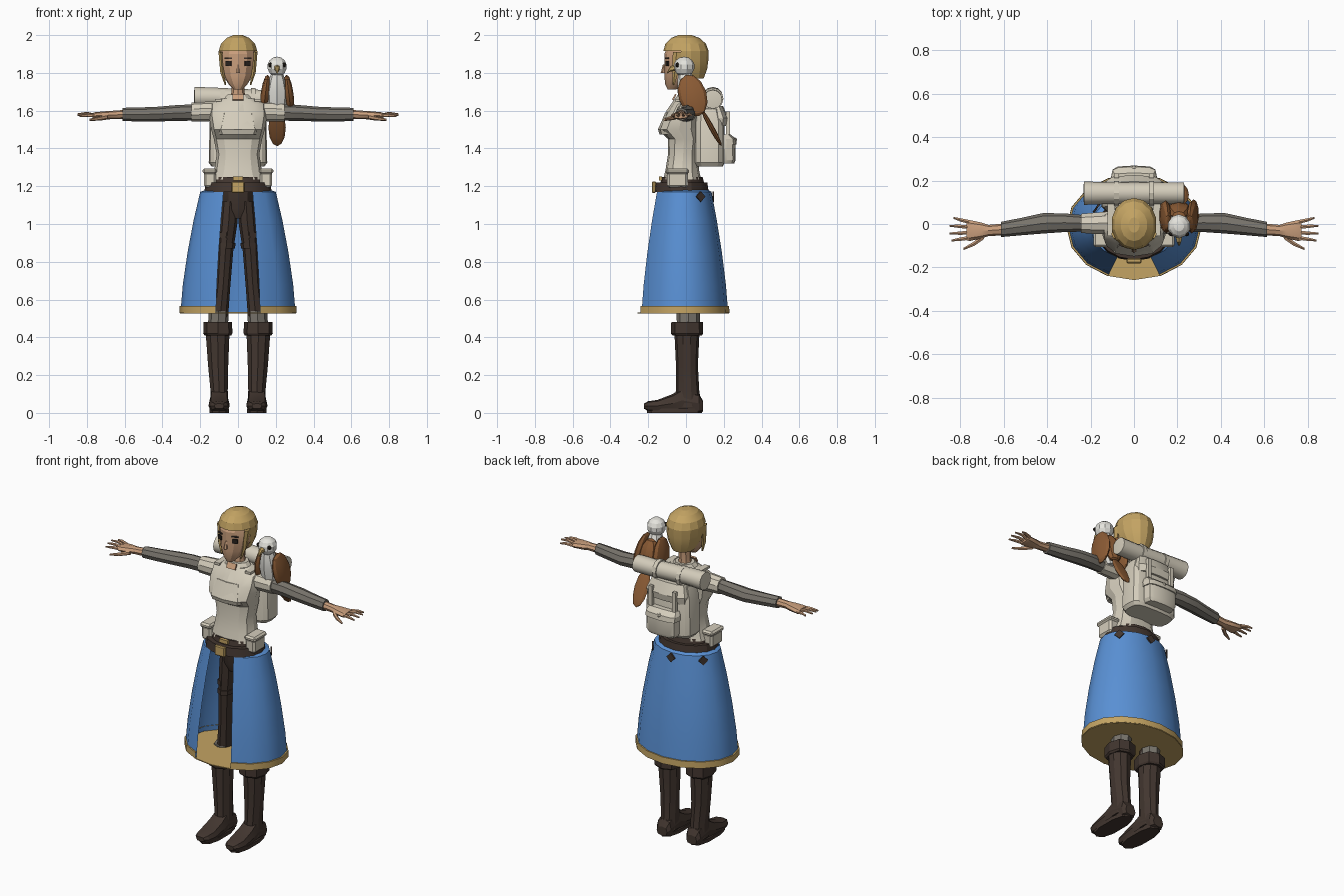
import bpy, bmesh, math
from mathutils import Vector, Matrix


def mat(name, r, g, b):
    m = bpy.data.materials.new(name)
    m.diffuse_color = (r, g, b, 1)
    return m


CREAM = mat("cream cloth", .66, .61, .50)
BLUE = mat("skirt blue", .10, .28, .66)
GOLD = mat("gold", .55, .37, .125)
DARK = mat("dark leather", .055, .037, .029)
GREY = mat("grey sleeve", .19, .175, .15)
SKIN = mat("skin", .58, .34, .20)
BROWN = mat("feather brown", .26, .105, .035)
WHITE = mat("feather white", .78, .77, .72)
BLACK = mat("eye dark", .02, .015, .012)


def finish(name, bm, m, recalc=True, angle=25):
    if recalc:
        bmesh.ops.recalc_face_normals(bm, faces=bm.faces[:])
    me = bpy.data.meshes.new(name)
    bm.to_mesh(me)
    bm.free()
    me.materials.append(m)
    ob = bpy.data.objects.new(name, me)
    bpy.context.collection.objects.link(ob)
    bpy.ops.object.select_all(action='DESELECT')
    ob.select_set(True)
    bpy.context.view_layer.objects.active = ob
    bpy.ops.object.shade_smooth_by_angle(angle=math.radians(angle))
    return ob


def loft(name, rings, m, axis='z', n=8, p=1.0, skip=None, caps=True, angle=25, half=False):
    """Skin through rings (x, y, z, radius_u, radius_v); p below 1 makes them boxy."""
    u, v = {'z': (0, 1), 'x': (1, 2), 'y': (0, 2)}[axis]
    bm = bmesh.new()
    rows = []
    for x, y, z, ru, rv in rings:
        row = []
        for i in range(n):
            a = 2 * math.pi * (i + (.5 if half else 0)) / n - math.pi / 2
            c, s = math.cos(a), math.sin(a)
            co = Vector((x, y, z))
            co[u] += ru * math.copysign(abs(c) ** p, c)
            co[v] += rv * math.copysign(abs(s) ** p, s)
            row.append(bm.verts.new(co))
        rows.append(row)
    for a, b in zip(rows, rows[1:]):
        for i in range(n):
            j = (i + 1) % n
            q = (a[i], a[j], b[j], b[i])
            mid = sum((w.co for w in q), Vector()) / 4
            if not (skip and skip(i, mid)):
                bm.faces.new(q)
    if caps:
        bm.faces.new(rows[0][::-1])
        bm.faces.new(rows[-1])
    return finish(name, bm, m, caps, angle)


def box(name, c, s, m, bevel=.0, rot=(0, 0, 0)):
    bm = bmesh.new()
    bmesh.ops.create_cube(bm, size=1, matrix=Matrix.Diagonal((*s, 1)))
    if bevel:
        bmesh.ops.bevel(bm, geom=bm.edges[:], offset=bevel, segments=1, affect='EDGES')
    ob = finish(name, bm, m)
    ob.location, ob.rotation_euler = c, rot
    return ob


def ball(name, c, s, m, rot=(0, 0, 0), n=8, rings=6):
    bm = bmesh.new()
    bmesh.ops.create_uvsphere(bm, u_segments=n, v_segments=rings, radius=1, matrix=Matrix.Diagonal((*s, 1)))
    ob = finish(name, bm, m)
    ob.location, ob.rotation_euler = c, rot
    return ob


# Skirt with front slit, hem and lining disc
slit = lambda i, mid: i in (0, 15)
C = -.015
loft("skirt", [(0, C, .535, .304, .238), (0, C, .68, .292, .226), (0, C, .85, .267, .205),
               (0, C, 1.02, .235, .178), (0, C, 1.17, .20, .15), (0, C, 1.182, .165, .13)],
     BLUE, n=16, skip=slit, caps=False, angle=40)
loft("skirt_hem", [(0, C, .53, .30, .235), (0, C, .53, .311, .245), (0, C, .567, .31, .243), (0, C, .567, .297, .232)],
     GOLD, n=16, skip=slit, caps=False, angle=40)
loft("hem_disc", [(0, C, .527, .308, .243), (0, C, .532, .308, .243)], GOLD, n=16)

# Belts, buckle and skirt studs
loft("lower_belt", [(0, -.025, 1.17, .178, .145), (0, -.025, 1.22, .172, .138)], DARK, n=16)
loft("upper_belt", [(0, -.02, 1.22, .145, .115), (0, -.02, 1.25, .138, .108)], DARK, n=16)
box("buckle", (0, -.17, 1.195), (.068, .022, .06), GOLD, .005)
box("upper_buckle", (0, -.135, 1.24), (.055, .015, .022), GOLD)
for a in (35, 90, 145):
    t = math.radians(a)
    box("skirt_stud", (.208 * math.cos(t), C + .16 * math.sin(t), 1.145), (.04, .009, .04), DARK,
        0, (0, math.radians(45), t - math.pi / 2))

# Torso
loft("torso", [(0, -.02, 1.235, .145, .10), (0, -.02, 1.29, .125, .088), (0, -.015, 1.37, .113, .08),
               (0, -.01, 1.45, .128, .085), (0, -.037, 1.50, .142, .112), (0, -.02, 1.58, .155, .09),
               (0, 0, 1.635, .15, .075), (0, .005, 1.665, .085, .058)], CREAM, n=12, p=.8)
loft("bust_flap", [(0, -.09, 1.475, .105, .05), (0, -.09, 1.50, .115, .058), (0, -.06, 1.59, .09, .05)], CREAM, n=8, p=.7)
loft("collar", [(0, -.025, 1.595, .09, .082), (0, 0, 1.655, .085, .065), (0, .01, 1.685, .058, .052)], CREAM, n=10)
loft("neck", [(0, .01, 1.66, .043, .042), (0, .01, 1.70, .034, .035), (0, .015, 1.79, .036, .038)], SKIN, n=8)
box("throat_opening", (0, -.062, 1.672), (.06, .009, .035), SKIN, 0, (-.5, 0, .0))

# Trousers
loft("trouser_hips", [(0, -.02, 1.03, .05, .05), (0, -.02, 1.08, .082, .072), (0, -.02, 1.2, .09, .085)], DARK, n=10)

for s in (-1, 1):
    # Leg, straps and sock
    loft("trouser_leg", [(.095 * s, .01, .50, .042, .052), (.078 * s, 0, .68, .038, .055),
                         (.066 * s, -.01, .86, .041, .062), (.05 * s, -.02, 1.0, .046, .066),
                         (.042 * s, -.02, 1.12, .044, .07)], DARK)
    for z in (.885, .94):
        loft("thigh_strap", [(.063 * s, -.012, z - .014, .047, .068), (.061 * s, -.012, z + .014, .048, .069)], DARK)
    loft("sock", [(.107 * s, .012, .44, .054, .06), (.102 * s, .012, .54, .052, .062)], GREY)
    # Boot
    loft("boot_cuff", [(.106 * s, .006, .41, .07, .078), (.107 * s, .006, .42, .077, .085),
                       (.107 * s, .006, .48, .076, .084), (.107 * s, .006, .48, .056, .062)], DARK, p=.8)
    loft("boot_shaft", [(.10 * s, .012, .03, .05, .07), (.10 * s, .008, .12, .048, .062),
                        (.105 * s, .005, .25, .056, .058), (.108 * s, .005, .42, .066, .066)], DARK, n=10)
    loft("boot_foot", [(.10 * s, .09, .035, .035, .028), (.10 * s, .07, .05, .048, .05),
                       (.10 * s, -.02, .066, .05, .066), (.10 * s, -.07, .05, .054, .05),
                       (.10 * s, -.15, .037, .056, .032), (.10 * s, -.20, .036, .046, .026),
                       (.10 * s, -.222, .036, .026, .014)], DARK, axis='y', p=.7)
    loft("boot_sole", [(.10 * s, -.06, 0, .054, .145), (.10 * s, -.06, .022, .054, .15)], DARK, n=10, p=.8)

    # Arm from shoulder to wrist
    loft("shoulder_sleeve", [(.12 * s, .005, 1.595, .055, .055), (.18 * s, .003, 1.595, .052, .052),
                             (.245 * s, .003, 1.593, .046, .05)], CREAM, axis='x', n=10)
    loft("grey_sleeve", [(.235 * s, .003, 1.59, .038, .043), (.32 * s, .006, 1.588, .043, .042),
                         (.42 * s, .003, 1.582, .047, .039), (.52 * s, -.012, 1.58, .04, .037),
                         (.612 * s, -.025, 1.58, .035, .035)], GREY, axis='x')
    loft("wrist", [(.60 * s, -.025, 1.58, .027, .024), (.67 * s, -.03, 1.577, .026, .022),
                   (.70 * s, -.03, 1.575, .036, .022), (.755 * s, -.03, 1.573, .048, .019),
                   (.77 * s, -.03, 1.573, .046, .014)], SKIN, axis='x')
    # Fingers and thumb
    for y, end, spread, z in ((.01, .83, .018, 1.58), (-.014, .85, .006, 1.585),
                              (-.04, .85, -.004, 1.582), (-.064, .84, -.012, 1.575)):
        loft("finger", [(.76 * s, y, 1.575, .010, .010), (.80 * s, y + spread * .5, z, .009, .009),
                        (end * s, y + spread, z - .004, .005, .005)], SKIN, axis='x', n=6)
    loft("thumb", [(.69 * s, -.055, 1.567, .016, .014), (.735 * s, -.09, 1.558, .012, .011),
                   (.785 * s, -.115, 1.552, .006, .006)], SKIN, axis='x', n=6)

    # Belt pouch
    box("pouch", (.148 * s, -.045, 1.235), (.065, .11, .085), CREAM, .012)
    box("pouch_flap", (.15 * s, -.045, 1.28), (.075, .122, .03), CREAM, .01)

    # Backpack strap
    box("shoulder_strap", (.105 * s, .03, 1.655), (.035, .17, .014), CREAM)
    # Eye, brow and side lock of the face
    box("eye", (.05 * s, -.1, 1.85), (.03, .009, .026), BLACK, 0, (0, 0, .36 * s))
    box("brow", (.05 * s, -.101, 1.878), (.04, .009, .007), DARK, 0, (0, 0, .36 * s))
    loft("side_lock", [(.066 * s, -.065, 1.735, .004, .005), (.083 * s, -.055, 1.80, .011, .016),
                       (.092 * s, -.04, 1.91, .012, .03)], GOLD, n=5)

# Head and hair
loft("head", [(0, -.075, 1.712, .022, .022), (0, -.055, 1.74, .05, .055), (0, -.03, 1.785, .077, .085),
              (0, -.015, 1.84, .091, .10), (0, -.008, 1.90, .095, .107), (0, 0, 1.95, .08, .09)], SKIN, n=12)
loft("nose", [(0, -.122, 1.80, .012, .012), (0, -.114, 1.845, .006, .008)], SKIN, n=5)
box("mouth", (0, -.102, 1.767), (.032, .009, .006), DARK, 0, (.45, 0, 0))
loft("hair", [(0, .025, 1.77, .062, .068), (0, .012, 1.82, .09, .10), (0, .002, 1.865, .101, .116),
              (0, 0, 1.915, .105, .12), (0, -.002, 1.955, .092, .107), (0, -.004, 1.985, .062, .075),
              (0, -.005, 2.0, .025, .035)], GOLD, n=14, angle=20,
     skip=lambda i, m: m.z < 1.91 and m.y < -.02)

# Backpack: bag, lid, pocket and bedroll
loft("backpack", [(0, .125, 1.305, .14, .07), (0, .125, 1.325, .155, .08), (0, .125, 1.54, .15, .08),
                  (0, .12, 1.61, .125, .065), (0, .115, 1.635, .08, .04)], CREAM, n=16, p=.55)
loft("backpack_lid", [(0, .135, 1.52, .135, .083), (0, .14, 1.56, .14, .085), (0, .13, 1.625, .115, .066)],
     CREAM, n=12, p=.55)
loft("back_pocket", [(0, .21, 1.32, .09, .045), (0, .215, 1.34, .10, .048), (0, .215, 1.43, .10, .046)],
     CREAM, n=12, p=.55)
loft("pocket_flap", [(0, .215, 1.42, .106, .054), (0, .212, 1.45, .106, .052), (0, .20, 1.475, .095, .035)],
     CREAM, n=12, p=.55)
loft("bedroll", [(x, .142, 1.66 + .012 * (x < 0), r, r) for x, r in
                 ((-.232, .035), (-.23, .054), (-.12, .05), (.12, .05), (.23, .05), (.232, .035))],
     CREAM, axis='x', n=12, angle=35)
for x in (-.08, .08):
    loft("roll_strap", [(x - .012, .142, 1.663, .056, .058), (x + .012, .142, 1.663, .056, .058)], CREAM, axis='x', n=12)
    box("lid_strap", (x, .222, 1.535), (.022, .02, .12), CREAM)
ball("bag_toggle", (0, .258, 1.445), (.014, .012, .014), CREAM, n=6, rings=4)

# Bird on the shoulder
BX = .207
loft("bird_body", [(BX, .05, 1.585, .025, .025), (BX, .025, 1.63, .055, .055), (BX, .015, 1.70, .06, .06),
                   (BX, 0, 1.76, .045, .045), (BX, -.005, 1.80, .03, .035)], WHITE)
ball("bird_head", (BX, -.01, 1.833), (.054, .056, .053), WHITE, n=10, rings=7)
loft("bird_beak", [(BX, -.10, 1.80, .004, .004), (BX, -.082, 1.822, .012, .014), (BX, -.05, 1.828, .018, .018)],
     GOLD, axis='y', n=6)
ball("bird_back", (BX, .058, 1.685), (.06, .042, .095), BROWN, (.25, 0, 0))
for s in (-1, 1):
    ball("bird_wing", (BX + .063 * s, .035, 1.68), (.026, .075, .115), BROWN, (.3, -.12 * s, 0), n=10)
    ball("bird_eye", (BX + .036 * s, -.046, 1.842), (.013, .011, .013), BLACK, n=6, rings=4)
    loft("bird_foot", [(BX + .025 * s, .0, 1.60, .012, .03), (BX + .025 * s, .01, 1.64, .012, .012)], GOLD, n=6)
ball("bird_tail", (BX, .135, 1.51), (.046, .014, .112), BROWN, (.5, 0, 0))
